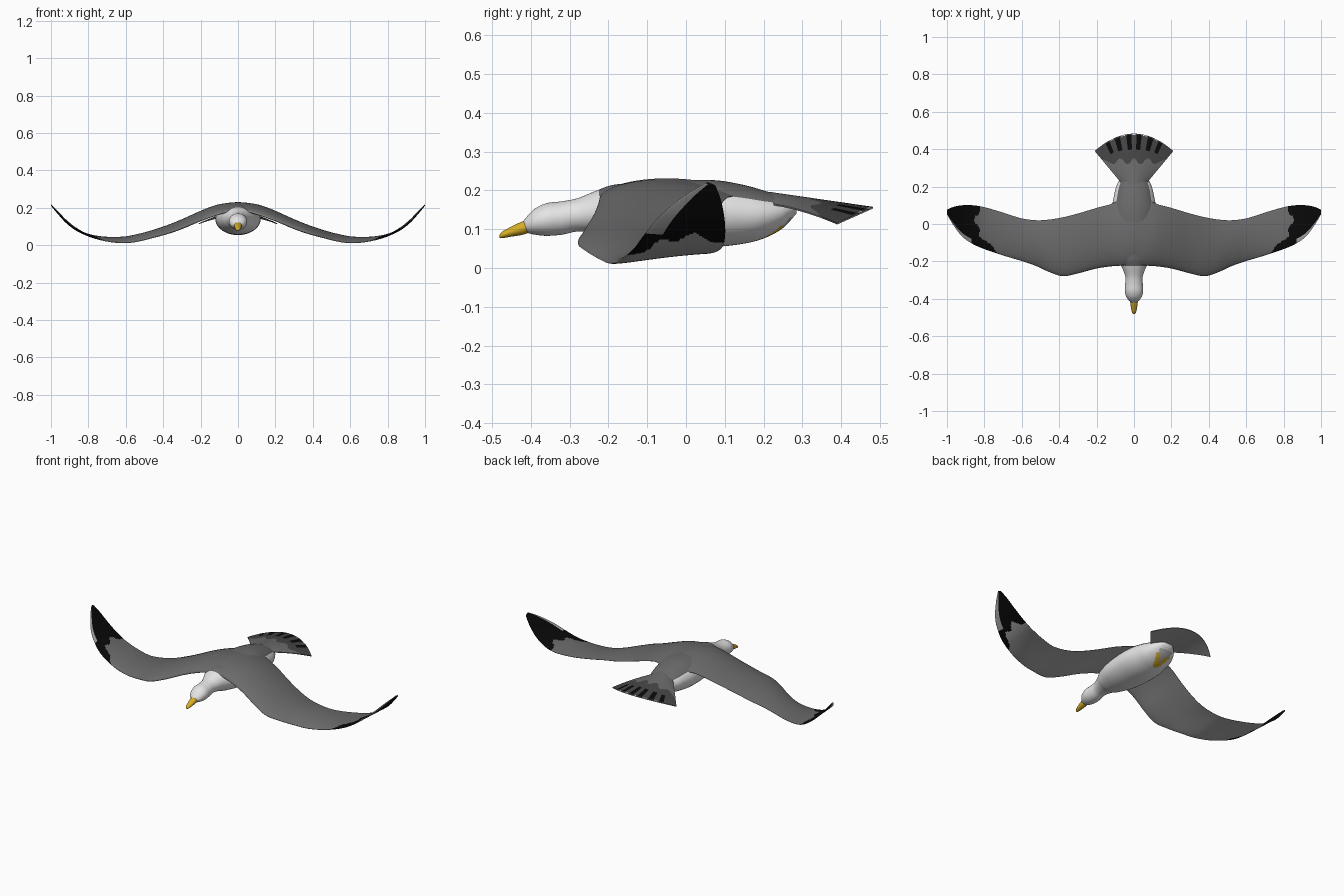
import bpy, math

if "Cube" in bpy.data.objects:
    bpy.data.objects.remove(bpy.data.objects["Cube"])

# Flat colours (linear)
COLORS = {
    "slate_grey": (0.145, 0.145, 0.145), "white": (0.78, 0.78, 0.78),
    "black": (0.003, 0.003, 0.003), "yellow": (0.68, 0.42, 0.02),
    "pale_grey": (0.42, 0.42, 0.42), "dark_grey": (0.06, 0.06, 0.06),
}
MATS = []
for cname, rgb in COLORS.items():
    m = bpy.data.materials.new(cname)
    m.diffuse_color = (*rgb, 1)
    m.use_nodes = True
    m.node_tree.nodes["Principled BSDF"].inputs["Base Color"].default_value = m.diffuse_color
    MATS.append(m)
GREY, WHITE, BLACK, YELLOW, PALE, DARK = range(6)


def curve(pts, t, k):
    """Smooth interpolation of column k of a table sorted by column 0."""
    n = len(pts)

    def slope(i):
        a, b = pts[max(i - 1, 0)], pts[min(i + 1, n - 1)]
        return (b[k] - a[k]) / (b[0] - a[0])
    i = 0
    while i < n - 2 and t > pts[i + 1][0]:
        i += 1
    h = pts[i + 1][0] - pts[i][0]
    s = min(max((t - pts[i][0]) / h, 0), 1)
    return ((2*s**3 - 3*s*s + 1) * pts[i][k] + (s**3 - 2*s*s + s) * h * slope(i)
            + (3*s*s - 2*s**3) * pts[i + 1][k] + (s**3 - s*s) * h * slope(i + 1))


def loft(name, rings, paint, cap_start=True, mirror=False):
    """Skin closed rings; paint(ring_index, side_index, centre) gives a colour."""
    n = len(rings[0])
    verts = [p for r in rings for p in r]
    faces = [(i*n + j, i*n + (j+1) % n, (i+1)*n + (j+1) % n, (i+1)*n + j)
             for i in range(len(rings) - 1) for j in range(n)]
    quads = len(faces)
    faces.append(tuple(range((len(rings) - 1)*n, len(rings)*n)))
    if cap_start:
        faces.append(tuple(reversed(range(n))))
    me = bpy.data.meshes.new(name)
    me.from_pydata(verts, [], faces)
    for m in MATS:
        me.materials.append(m)
    for f in me.polygons:
        i, j = divmod(min(f.index, quads - 1), n)
        f.material_index = paint(i, j, f.center)
    ob = bpy.data.objects.new(name, me)
    bpy.context.collection.objects.link(ob)
    bpy.ops.object.select_all(action='DESELECT')
    ob.select_set(True)
    bpy.context.view_layer.objects.active = ob
    bpy.ops.object.mode_set(mode='EDIT')
    bpy.ops.mesh.select_all(action='SELECT')
    bpy.ops.mesh.normals_make_consistent(inside=False)
    bpy.ops.object.mode_set(mode='OBJECT')
    bpy.ops.object.shade_smooth_by_angle(angle=math.radians(50))
    if mirror:
        mod = ob.modifiers.new("mirror", 'MIRROR')
        mod.merge_threshold = 0.0005
    return ob


def tube(table, count, sides):
    """Elliptical rings along y from rows (y, top, bottom, half width)."""
    rings = []
    y0, y1 = table[0][0], table[-1][0]
    for i in range(count + 1):
        y = y0 + (y1 - y0) * (1 - math.cos(math.pi * i / count)) / 2
        top, bot, w = (curve(table, y, k) for k in (1, 2, 3))
        w = max(w, 0.001)
        rings.append([(w * math.cos(a), y, (top + bot)/2 + (top - bot)/2 * math.sin(a))
                      for a in (2*math.pi*j/sides for j in range(sides))])
    return rings


# Body, neck and head
BODY = [(-0.422, 0.118, 0.098, 0.010), (-0.41, 0.133, 0.091, 0.026), (-0.39, 0.153, 0.086, 0.041),
        (-0.36, 0.167, 0.083, 0.049), (-0.32, 0.172, 0.086, 0.047), (-0.28, 0.180, 0.094, 0.047),
        (-0.23, 0.200, 0.090, 0.065), (-0.19, 0.214, 0.078, 0.085), (-0.10, 0.222, 0.063, 0.112),
        (0.0, 0.227, 0.056, 0.121), (0.08, 0.226, 0.055, 0.119), (0.15, 0.214, 0.063, 0.107),
        (0.20, 0.200, 0.076, 0.095), (0.25, 0.184, 0.103, 0.070), (0.285, 0.170, 0.140, 0.035)]


def paint_body(i, j, c):
    if c.y > -0.225 and c.z > 0.186 - max(0, c.y - 0.1) * 0.14:
        return GREY
    # Tucked feet and vent patch under the tail
    if c.z < 0.13 and c.y > 0.17:
        leg = abs(abs(c.x) - (c.y - 0.17) * 0.45)
        if leg < 0.013 and c.y < 0.25:
            return YELLOW
        if c.y > 0.2 and abs(c.x) < (c.y - 0.17) * 0.45:
            return PALE
    return WHITE


loft("body", tube(BODY, 110, 64), paint_body)

# Beak with a drooping tip
BEAK = [(-0.481, 0.086, 0.078, 0.004), (-0.475, 0.093, 0.077, 0.010), (-0.45, 0.107, 0.081, 0.016),
        (-0.42, 0.121, 0.086, 0.020), (-0.40, 0.127, 0.093, 0.022)]
loft("beak", tube(BEAK, 16, 24), lambda i, j, c: YELLOW)

# Wings: x, leading y, trailing y, leading z, trailing z, thickness
WING = [(0.0, -0.215, 0.17, 0.188, 0.192, 0.050), (0.06, -0.222, 0.14, 0.182, 0.187, 0.050),
        (0.12, -0.226, 0.108, 0.165, 0.182, 0.050), (0.2, -0.238, 0.086, 0.135, 0.158, 0.046),
        (0.3, -0.264, 0.056, 0.092, 0.118, 0.042), (0.38, -0.279, 0.036, 0.064, 0.088, 0.038),
        (0.45, -0.258, 0.024, 0.045, 0.066, 0.034), (0.52, -0.226, 0.02, 0.026, 0.052, 0.030),
        (0.6, -0.198, 0.03, 0.014, 0.040, 0.024), (0.7, -0.168, 0.061, 0.022, 0.038, 0.018),
        (0.8, -0.134, 0.09, 0.050, 0.050, 0.013), (0.86, -0.108, 0.10, 0.085, 0.075, 0.010),
        (0.92, -0.066, 0.10, 0.135, 0.120, 0.008), (0.97, 0.0, 0.09, 0.188, 0.175, 0.006),
        (1.0, 0.052, 0.076, 0.219, 0.212, 0.003)]
N = 36


def wing_ring(x):
    ly, ty, lz, tz, th = (curve(WING, x, k) for k in range(1, 6))
    top, low = [], []
    for j in range(N + 1):
        u = (1 - math.cos(math.pi * j / N)) / 2
        half = th * 1.3 * (math.sqrt(u) * (1 - u) + 0.04 * u * (1 - u))
        camber = th * 1.3 * u * (1 - u)
        y, z = ly + (ty - ly) * u, lz + (tz - lz) * u + camber
        top.append((x, y, z + half + 0.0006))
        low.append((x, y, z - half * 0.8 - 0.0006))
    return top + low[::-1]


def paint_wing(i, j, c):
    top = j <= N
    lead = curve(WING, c.x, 1)
    u = (c.y - lead) / (curve(WING, c.x, 2) - lead)
    edge = 0.845 - 0.15 * ((c.y - 0.02) / 0.19) ** 2 + 0.012 * math.sin(70 * c.y)
    if c.x > 0.87 and u < (0.13 if top else 0.22):
        return PALE                       # pale outer edge of the tip
    if c.x > edge + (0 if top else 0.02):
        return BLACK
    return GREY if top else PALE


loft("wings", [wing_ring(math.sin(math.pi / 2 * i / 130)) for i in range(131)],
     paint_wing, cap_start=False, mirror=True)

# Fan tail, drooping at the sides
M, R = 60, 44


def tail_ring(r):
    top, low = [], []
    for j in range(M + 1):
        v = 2 * j / M - 1
        x = v * (0.065 + 0.145 * r)
        y = 0.215 + r * (0.175 + 0.093 * (1 - v * v))
        z = 0.182 - 0.10 * (y - 0.22) - 1.15 * x * x - 0.012 * v * v * (1 - r)
        th = 0.002 + 0.012 * (1 - r) * (1 - v * v)
        top.append((x, y, z + th))
        low.append((x, y, z - th))
    return top + low[::-1]


def paint_tail(i, j, c):
    if j > M:
        return PALE
    r, v = (i + 0.5) / R, 2 * (j + 0.5) / M - 1
    spot = math.cos(v * 7 * math.pi)      # dark feather marks near the rim
    if abs(v) < 0.72 and spot < -0.1 and 0.68 + 0.1 * v * v < r < 0.97:
        return BLACK
    if r > 0.97 and spot > 0.6 and abs(v) < 0.75:
        return WHITE
    return DARK if c.y > 0.335 + 0.015 * math.cos(v * 12) else GREY


loft("tail", [tail_ring(i / R) for i in range(R + 1)], paint_tail)
